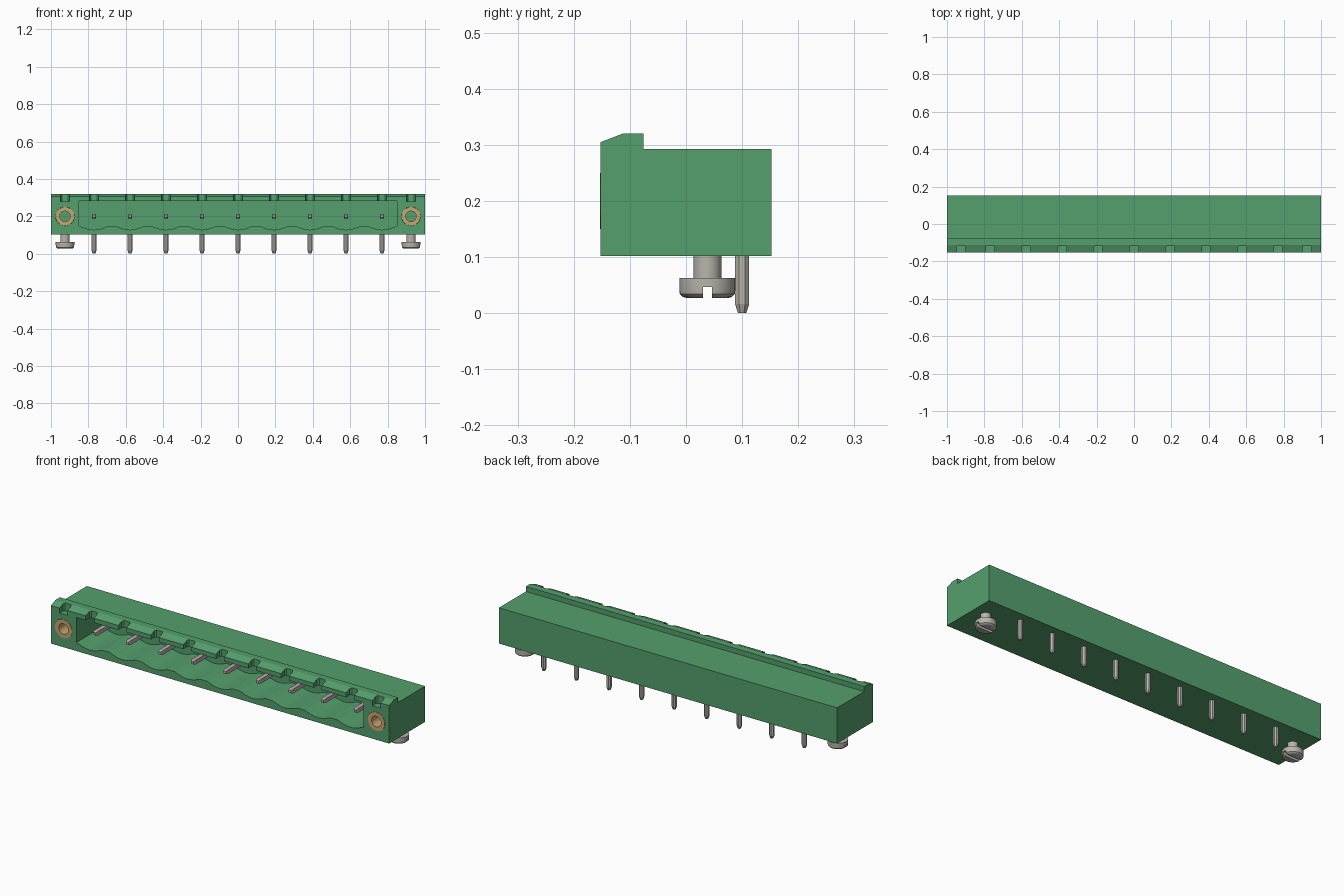
import bpy, bmesh, math
from mathutils import Vector

old = bpy.data.objects.get("Cube")
if old:
    bpy.data.objects.remove(old, do_unlink=True)


def material(name, rgb):
    m = bpy.data.materials.new(name)
    m.use_nodes = True
    color = (*rgb, 1)
    m.diffuse_color = color
    m.node_tree.nodes["Principled BSDF"].inputs["Base Color"].default_value = color
    return m


GREEN = material("green plastic", (0.09, 0.35, 0.155))
STEEL = material("tinned metal", (0.48, 0.46, 0.41))
CONTACT = material("contact metal", (0.48, 0.42, 0.41))
BRASS = material("brass", (0.58, 0.38, 0.17))

PITCH = 0.1925
PINS = [(i - 4) * PITCH for i in range(9)]
SCREWS = [-0.925, 0.925]
PIN_Z = 0.2


def loft(name, rings, mat=None, smooth=False, closed=False):
    """Skin a list of equal rings, capped at both ends or closed into a loop."""
    bm = bmesh.new()
    loops = [[bm.verts.new(p) for p in ring] for ring in rings]
    pairs = list(zip(loops, loops[1:]))
    if closed:
        pairs.append((loops[-1], loops[0]))
    else:
        bm.faces.new(loops[0])
        bm.faces.new(loops[-1])
    for a, b in pairs:
        n = len(a)
        for i in range(n):
            j = (i + 1) % n
            bm.faces.new((a[i], a[j], b[j], b[i]))
    bmesh.ops.recalc_face_normals(bm, faces=bm.faces)
    mesh = bpy.data.meshes.new(name)
    bm.to_mesh(mesh)
    bm.free()
    if mat:
        mesh.materials.append(mat)
    obj = bpy.data.objects.new(name, mesh)
    bpy.context.collection.objects.link(obj)
    if smooth:
        select(obj)
        bpy.ops.object.shade_smooth_by_angle(angle=math.radians(35))
    return obj


def select(obj):
    bpy.ops.object.select_all(action='DESELECT')
    obj.select_set(True)
    bpy.context.view_layer.objects.active = obj


def place(axis, u, v, w):
    """Point with w along the axis and u, v across it."""
    return {"x": Vector((w, u, v)), "y": Vector((u, w, v)), "z": Vector((u, v, w))}[axis]


def prism(name, outline, axis, start, end, mat=None):
    return loft(name, [[place(axis, u, v, w) for u, v in outline] for w in (start, end)], mat)


def lathe(name, profile, axis, center, mat=None, sides=32, closed=False):
    """Turn (radius, position) pairs around an axis."""
    turns = [math.tau * k / sides for k in range(sides)]
    rings = [[place(axis, center[0] + r * math.cos(t), center[1] + r * math.sin(t), w)
              for t in turns] for r, w in profile]
    return loft(name, rings, mat, True, closed)


def rectangle(u0, u1, v0, v1):
    return [(u0, v0), (u1, v0), (u1, v1), (u0, v1)]


def cut(obj, cutter):
    cutter.hide_render = True
    mod = obj.modifiers.new("cut", 'BOOLEAN')
    mod.operation = 'DIFFERENCE'
    mod.solver = 'EXACT'
    mod.object = cutter
    select(obj)
    bpy.ops.object.modifier_apply(modifier=mod.name)
    bpy.data.objects.remove(cutter, do_unlink=True)


# Housing: side profile with a raised, sloped front lip
side = [(-0.152, 0.102), (0.152, 0.102), (0.152, 0.293), (-0.076, 0.293),
        (-0.076, 0.32), (-0.113, 0.32), (-0.152, 0.305)]
housing = prism("housing", side, "x", -1, 1, GREEN)

# Plug opening with a scooped floor below every contact
floor = []
for x in PINS:
    for k in range(-6, 7):
        t = k / 6
        floor.append((x + 0.075 * t, 0.147 - 0.019 * math.cos(t * math.pi / 2)))
opening = [(-0.85, 0.147)] + floor + [(0.85, 0.147), (0.85, 0.281), (-0.85, 0.281)]
cut(housing, prism("opening_cutter", opening, "y", -0.2, 0.07))

# Coding notches through the lip, with clipped rear corners
for x in PINS + SCREWS:
    notch = [(x - 0.024, -0.2), (x + 0.024, -0.2), (x + 0.024, -0.122),
             (x + 0.017, -0.114), (x - 0.017, -0.114), (x - 0.024, -0.122)]
    cut(housing, prism("notch_cutter", notch, "z", 0.278, 0.4))

# Threaded inserts in blind holes, and slotted mounting screws
for x, label in zip(SCREWS, ("right", "left")):
    cut(housing, lathe("hole_cutter", [(0.0505, -0.2), (0.0505, 0.0)], "y", (x, PIN_Z)))
    ring = [(0.05, -0.153), (0.05, 0.0), (0.028, 0.0), (0.028, -0.153)]
    lathe(label + "_threaded_insert", ring, "y", (x, PIN_Z), BRASS, closed=True)

    shape = [(0.036, 0.027), (0.044, 0.029), (0.049, 0.034), (0.05, 0.041),
             (0.05, 0.063), (0.025, 0.063), (0.025, 0.11)]
    screw = lathe(label + "_mounting_screw", shape, "z", (x, 0.038), STEEL)
    slot = rectangle(0.03, 0.046, 0.0, 0.047)
    cut(screw, prism("slot_cutter", slot, "x", x - 0.1, x + 0.1))

# Contacts: horizontal square blades and vertical solder legs
for n, x in enumerate(PINS, 1):
    rings = []
    for half, y in ((0.007, -0.112), (0.011, -0.1), (0.011, 0.08)):
        square = rectangle(x - half, x + half, PIN_Z - half, PIN_Z + half)
        rings.append([place("y", u, v, y) for u, v in square])
    loft(f"contact_blade_{n}", rings, CONTACT)

    rings = []
    for r, z in ((0.008, 0.0), (0.0135, 0.016), (0.0135, 0.13)):
        corners = [math.tau * (k + 0.5) / 8 for k in range(8)]
        rings.append([Vector((x + r * math.cos(t), 0.1 + r * math.sin(t), z)) for t in corners])
    loft(f"solder_leg_{n}", rings, STEEL)
